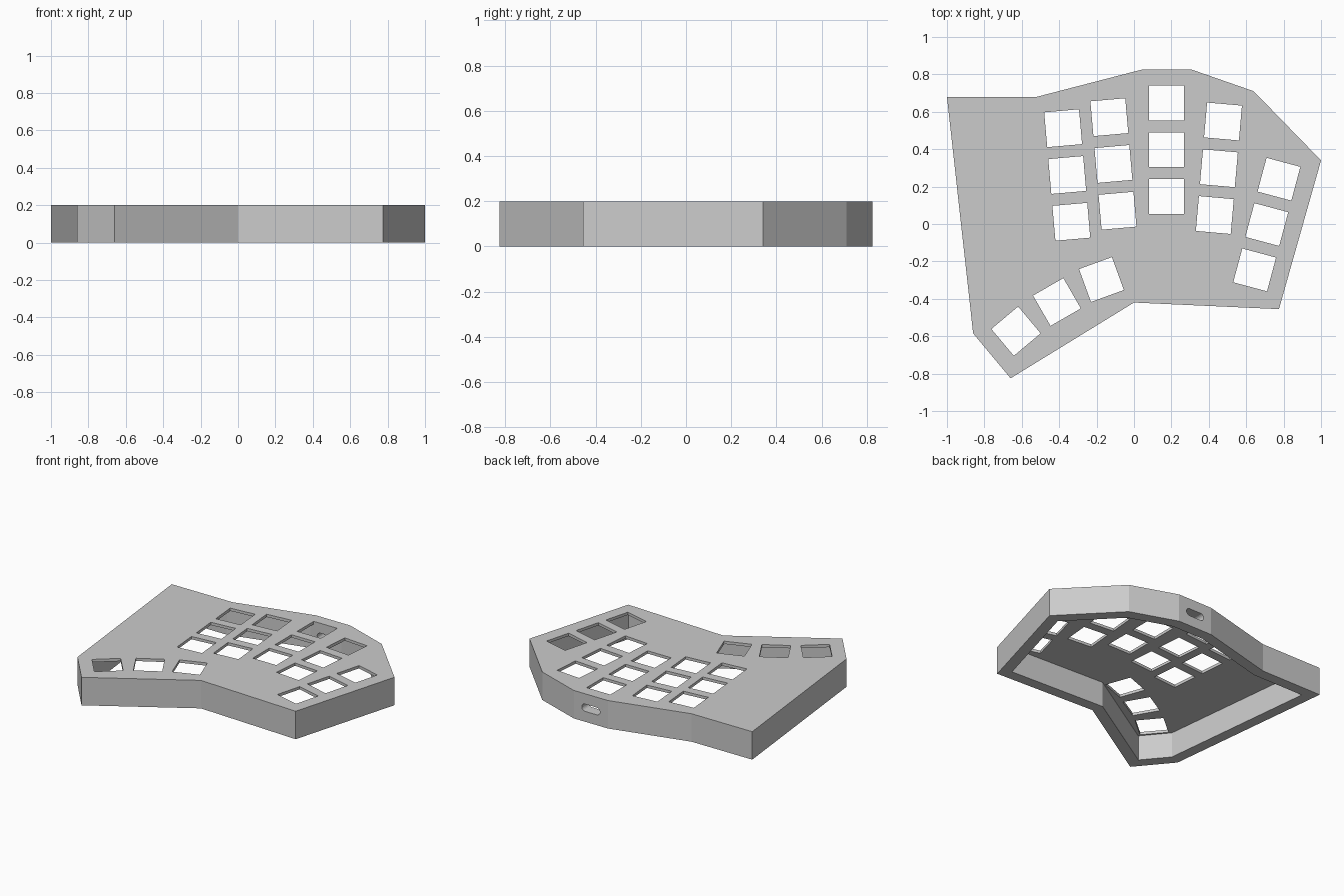
import bpy
import bmesh
from math import radians, cos, sin, pi
from mathutils import Vector, Matrix

old = bpy.data.objects.get("Cube")
if old:
    bpy.data.objects.remove(old, do_unlink=True)

HEIGHT, WALL, PLATE, KEY = 0.2, 0.078, 0.02, 0.187

grey = bpy.data.materials.new("case_grey")
grey.use_nodes = True
grey.diffuse_color = (0.6, 0.6, 0.6, 1)
grey.node_tree.nodes["Principled BSDF"].inputs["Base Color"].default_value = (0.6, 0.6, 0.6, 1)


def add_prism(bm, points, z0, z1, matrix=Matrix()):
    """Extrude a flat outline from z0 to z1, then place it."""
    face = bm.faces.new([bm.verts.new((p[0], p[1], z0)) for p in points])
    top = bmesh.ops.extrude_face_region(bm, geom=[face])["geom"]
    moved = [v for v in top if isinstance(v, bmesh.types.BMVert)]
    bmesh.ops.translate(bm, verts=moved, vec=(0, 0, z1 - z0))
    bmesh.ops.transform(bm, matrix=matrix, verts=list(face.verts) + moved)


def make_object(name, bm):
    bmesh.ops.recalc_face_normals(bm, faces=bm.faces[:])
    mesh = bpy.data.meshes.new(name)
    bm.to_mesh(mesh)
    bm.free()
    mesh.materials.append(grey)
    obj = bpy.data.objects.new(name, mesh)
    bpy.context.collection.objects.link(obj)
    return obj


def inset(points, dist):
    """Mitred inward offset of a clockwise outline."""
    result = []
    for i, p in enumerate(points):
        a = (p - points[i - 1]).normalized()
        b = (points[(i + 1) % len(points)] - p).normalized()
        na, nb = Vector((a.y, -a.x)), Vector((b.y, -b.x))
        result.append(p + (na + nb) * dist / (1 + na.dot(nb)))
    return result


def carve(target, cutter):
    cutter.hide_render = True
    mod = target.modifiers.new("carve", "BOOLEAN")
    mod.operation = "DIFFERENCE"
    mod.solver = "EXACT"
    mod.object = cutter
    bpy.context.view_layer.objects.active = target
    bpy.ops.object.modifier_apply(modifier=mod.name)
    bpy.data.objects.remove(cutter, do_unlink=True)


# Outer case body
outline = [Vector(p) for p in (
    (-1, .68), (-.52, .68), (.04, .825), (.31, .825), (.64, .71),
    (1, .34), (.775, -.455), (0, -.42), (-.66, -.825), (-.86, -.585))]
bm = bmesh.new()
add_prism(bm, outline, 0, HEIGHT)
case = make_object("keyboard_case", bm)

# Hollow interior, open underneath
bm = bmesh.new()
add_prism(bm, inset(outline, WALL), -0.1, HEIGHT - PLATE)
carve(case, make_object("cavity_cutter", bm))

# Switch openings: columns of three (middle x, middle y, tilt), then thumb keys
columns = ((-.357, .262, 5), (-.11, .321, 5), (.173, .397, 0),
           (.454, .298, -5), (.71, -.003, -15))
keys = [(-.631, -.573, 40), (-.412, -.417, 30), (-.174, -.297, 20)]
for x, y, tilt in columns:
    for row in (-1, 0, 1):
        step = 0.251 * row
        keys.append((x - step * sin(radians(tilt)), y + step * cos(radians(tilt)), tilt))

h = KEY / 2
square = [(-h, -h), (h, -h), (h, h), (-h, h)]
bm = bmesh.new()
for x, y, tilt in keys:
    place = Matrix.Translation((x, y, 0)) @ Matrix.Rotation(radians(tilt), 4, "Z")
    add_prism(bm, square, HEIGHT - PLATE - 0.02, HEIGHT + 0.1, place)
carve(case, make_object("key_cutter", bm))

# Rounded cable port through the back wall
radius, half, steps = 0.026, 0.046, 10
slot = []
for side in (1, -1):
    for i in range(steps + 1):
        a = -pi / 2 + pi * i / steps
        slot.append((side * (half + radius * cos(a)), side * radius * sin(a)))
bm = bmesh.new()
place = Matrix.Translation((.175, .8, HEIGHT / 2)) @ Matrix.Rotation(pi / 2, 4, "X")
add_prism(bm, slot, -0.1, 0.1, place)
carve(case, make_object("port_cutter", bm))
